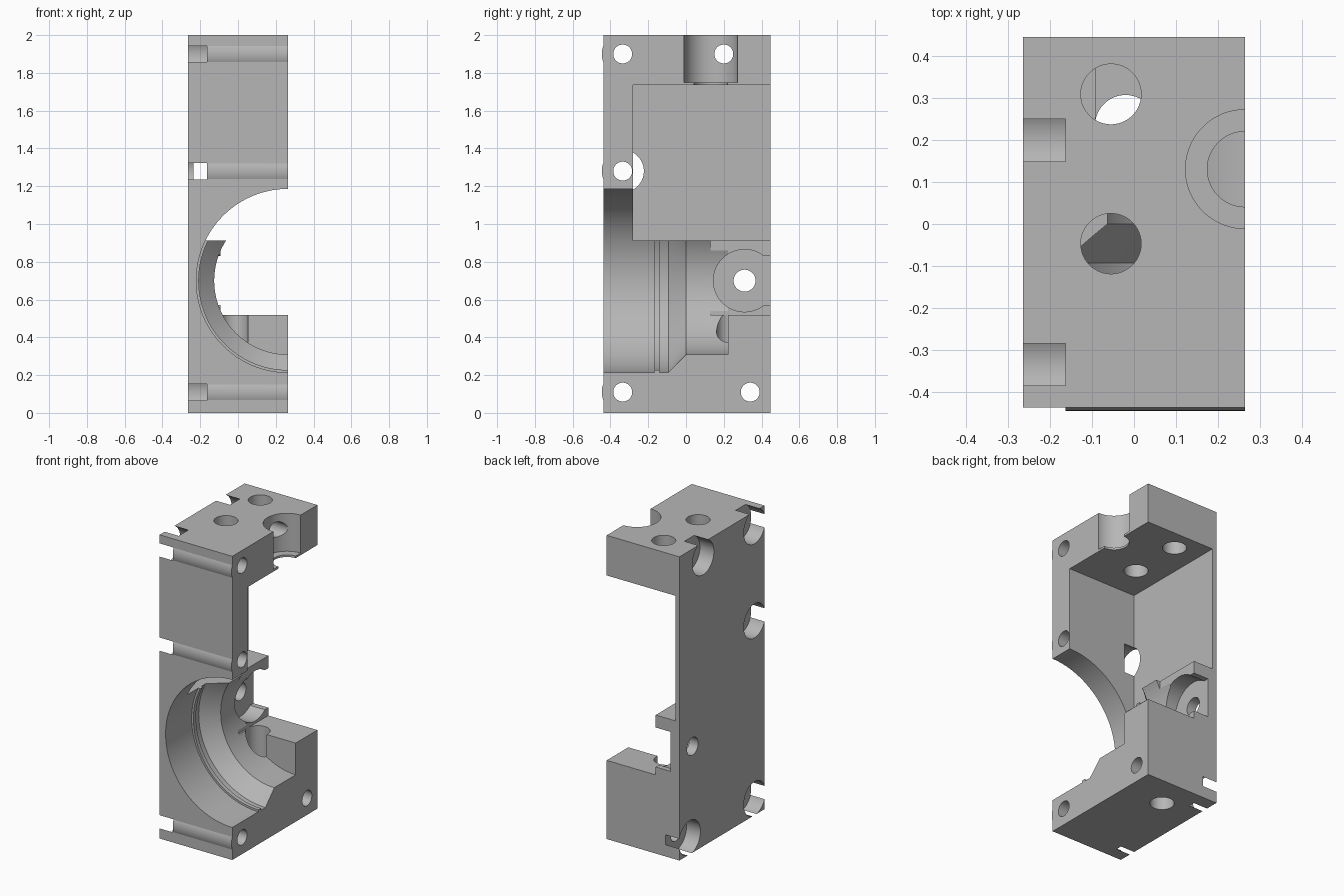
import bpy
import bmesh
from math import acos, cos, sin, pi, tau

old = bpy.data.objects.get("Cube")
if old:
    bpy.data.objects.remove(old, do_unlink=True)

HALF_X, FRONT, BACK, TOP = 0.265, -0.438, 0.447, 2.0
SCREW_Y, SCREW_R, HEAD_R, BULGE_R = -0.335, 0.05, 0.112, 0.111
FRONT_SCREWS = (1.9, 1.28, 0.11)

metal = bpy.data.materials.new("machined_grey")
metal.use_nodes = True
grey = (0.47, 0.47, 0.47, 1)
metal.diffuse_color = grey
metal.node_tree.nodes["Principled BSDF"].inputs["Base Color"].default_value = grey


def finish(name, bm):
    bmesh.ops.recalc_face_normals(bm, faces=bm.faces[:])
    mesh = bpy.data.meshes.new(name)
    bm.to_mesh(mesh)
    bm.free()
    mesh.materials.append(metal)
    ob = bpy.data.objects.new(name, mesh)
    bpy.context.collection.objects.link(ob)
    return ob


def loft(name, rings):
    """Join equal closed rings of points and cap both ends."""
    bm = bmesh.new()
    loops = [[bm.verts.new(p) for p in ring] for ring in rings]
    for a, b in zip(loops, loops[1:]):
        for i in range(len(a)):
            j = (i + 1) % len(a)
            bm.faces.new((a[i], a[j], b[j], b[i]))
    bm.faces.new(loops[0])
    bm.faces.new(loops[-1])
    return finish(name, bm)


def turned(name, axis, centre, profile, sides=96):
    """Revolve (position, radius) pairs about a line parallel to an axis."""
    rings = []
    for t, r in profile:
        ring = []
        for i in range(sides):
            u = r * cos(tau * (i + 0.5) / sides)
            v = r * sin(tau * (i + 0.5) / sides)
            p = {"x": (t, u, v), "y": (u, t, v), "z": (u, v, t)}[axis]
            ring.append([a + b for a, b in zip(p, centre)])
        rings.append(ring)
    return loft(name, rings)


def box(name, x, y, z):
    rings = [[(cx, y[0], z[0]), (cx, y[1], z[0]), (cx, y[1], z[1]), (cx, y[0], z[1])]
             for cx in x]
    return loft(name, rings)


# Housing block, its front face swelling slightly around each screw
outline = [(BACK, 0), (BACK, TOP), (FRONT, TOP)]
spread = acos((SCREW_Y - FRONT) / BULGE_R)
for z in FRONT_SCREWS:
    for i in range(13):
        a = pi - spread + 2 * spread * i / 12
        outline.append((SCREW_Y + BULGE_R * cos(a), z + BULGE_R * sin(a)))
outline.append((FRONT, 0))
housing = loft("housing", [[(x, y, z) for y, z in outline] for x in (-HALF_X, HALF_X)])

cutters = []

# Main pocket and the shallower lower pocket, both open to the back
cutters.append(box("main_pocket", (-0.235, 0.6), (-0.28, 0.6), (0.912, 1.736)))
cutters.append(box("lower_pocket", (-0.092, 0.6), (0.13, 0.6), (0.518, 1.1)))

# Stepped bearing bore with a retaining ridge and a conical shoulder
cutters.append(turned("bearing_bore", "y", (HALF_X, 0, 0.7), [
    (-0.6, 0.486), (-0.167, 0.486), (-0.167, 0.473), (-0.14, 0.473),
    (-0.14, 0.486), (-0.093, 0.486), (0, 0.391), (0.222, 0.391)], 160))

# Counterbored screw holes entering from the flat side
screws = [(SCREW_Y, z) for z in FRONT_SCREWS] + [(0.2, 1.9), (0.34, 0.11)]
for y, z in screws:
    cutters.append(turned("screw_hole", "x", (0, y, z), [
        (-0.5, HEAD_R), (-0.163, HEAD_R), (-0.163, SCREW_R), (0.5, SCREW_R)], 64))

# Side port with a wide recess that runs out of the back
cutters.append(turned("side_port", "x", (0, 0.31, 0.7), [
    (-0.5, 0.058), (-0.2, 0.058), (-0.2, 0.165), (0.5, 0.165)]))
cutters.append(box("port_runout", (-0.2, 0.5), (0.31, 0.6), (0.57, 0.83)))

# Half-round stepped socket in the top edge
cutters.append(turned("top_socket", "z", (HALF_X, 0.131, 0), [
    (1.6, 0.09), (1.75, 0.09), (1.75, 0.142), (2.2, 0.142)]))

# Vertical holes through the top plate and the foot
for y in (0.31, -0.047):
    cutters.append(turned("top_hole", "z", (-0.055, y, 0), [(1.6, 0.072), (2.2, 0.072)], 64))
cutters.append(turned("foot_hole", "z", (-0.02, 0.235, 0), [(-0.2, 0.073), (0.56, 0.073)], 64))

# Cut everything, then bake the result and discard the cutters
for cutter in cutters:
    cutter.hide_render = True
    mod = housing.modifiers.new(cutter.name, "BOOLEAN")
    mod.operation = "DIFFERENCE"
    mod.solver = "EXACT"
    mod.object = cutter
bpy.context.view_layer.update()
evaluated = housing.evaluated_get(bpy.context.evaluated_depsgraph_get())
result = bpy.data.meshes.new_from_object(evaluated)
housing.modifiers.clear()
housing.data = result
for cutter in cutters:
    bpy.data.objects.remove(cutter, do_unlink=True)

# Smooth the bores while keeping machined edges crisp
for ob in bpy.context.selected_objects:
    ob.select_set(False)
housing.select_set(True)
bpy.context.view_layer.objects.active = housing
bpy.ops.object.shade_smooth_by_angle(angle=pi / 9)
